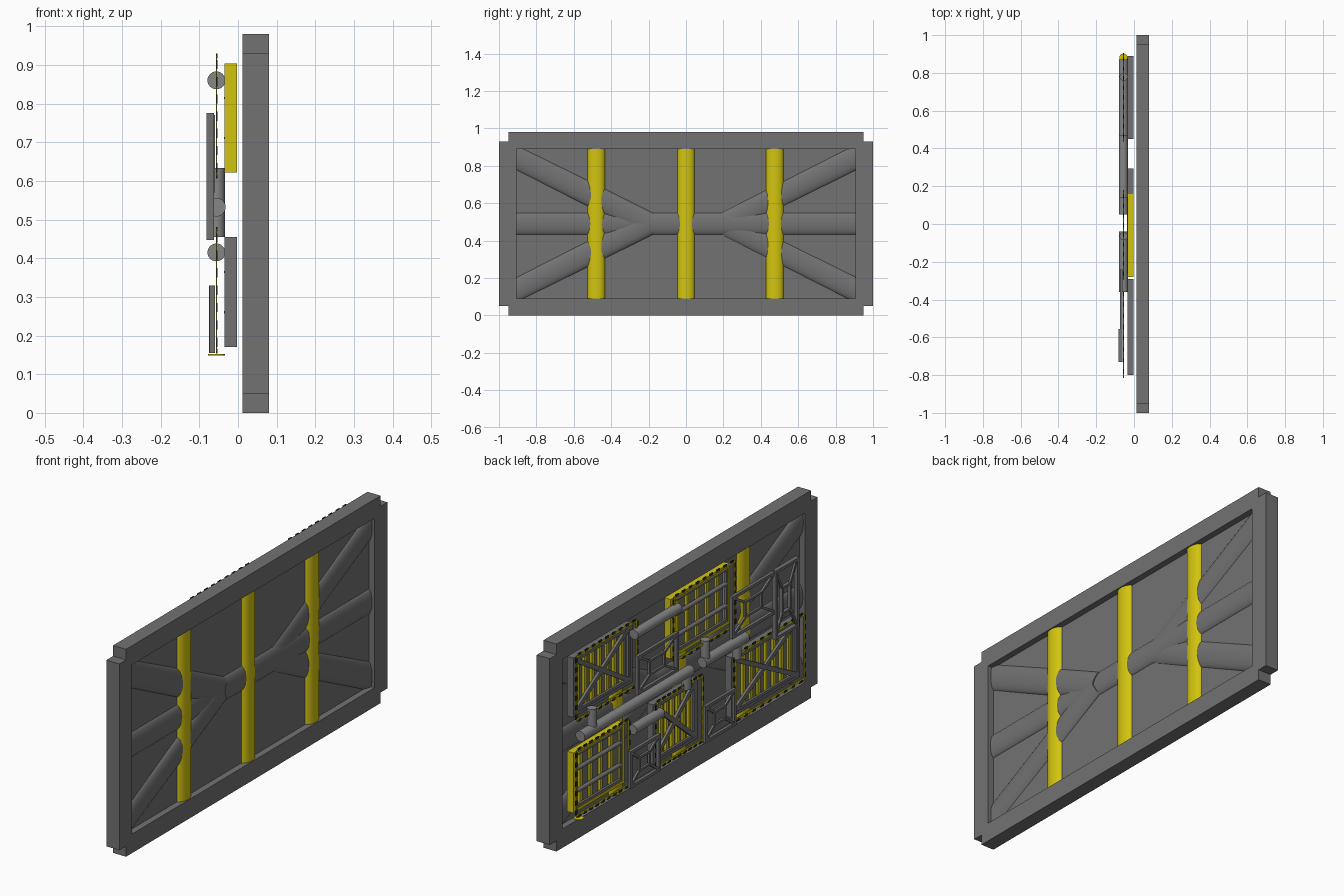
import bpy, bmesh
from math import atan2, hypot
from mathutils import Matrix, Vector

if "Cube" in bpy.data.objects:
    bpy.data.objects.remove(bpy.data.objects["Cube"])


def material(name, rgb):
    m = bpy.data.materials.new(name)
    m.diffuse_color = (*rgb, 1)
    m.use_nodes = True
    m.node_tree.nodes["Principled BSDF"].inputs["Base Color"].default_value = m.diffuse_color
    return m


yellow = material("yellow_paint", (0.65, 0.55, 0.005))
dark = material("dark_steel", (0.17, 0.17, 0.17))
pipe_grey = material("pipe_steel", (0.24, 0.24, 0.24))
black = material("black_paint", (0.03, 0.03, 0.02))


def boxes(name, items, mat=dark):
    """One object from axis-aligned boxes (x0, x1, y0, y1, z0, z1)."""
    bm = bmesh.new()
    for x0, x1, y0, y1, z0, z1 in items:
        m = Matrix.Translation(((x0 + x1) / 2, (y0 + y1) / 2, (z0 + z1) / 2))
        m = m @ Matrix.Diagonal((x1 - x0, y1 - y0, z1 - z0, 1))
        bmesh.ops.create_cube(bm, size=1, matrix=m)
    me = bpy.data.meshes.new(name)
    bm.to_mesh(me)
    bm.free()
    me.materials.append(mat)
    ob = bpy.data.objects.new(name, me)
    bpy.context.collection.objects.link(ob)
    return ob


def aim(p, q):
    """Matrix at the middle of p-q with local z along it; returns length too."""
    p, q = Vector(p), Vector(q)
    d = q - p
    m = Matrix.Translation((p + q) / 2) @ Matrix.Rotation(atan2(-d.y, d.z), 4, 'X')
    return m @ Matrix.Rotation(atan2(d.x, hypot(d.y, d.z)), 4, 'Y'), d.length


def pipe(name, p, q, r, flat=1.0, mat=dark):
    m, length = aim(p, q)
    bpy.ops.mesh.primitive_cylinder_add(vertices=32, radius=r, depth=length)
    ob = bpy.context.object
    ob.name = name
    ob.matrix_world = m @ Matrix.Diagonal((flat, 1, 1, 1))
    bpy.ops.object.shade_smooth_by_angle()
    ob.data.materials.append(mat)


def bar(name, p, q, thick, width):
    m, length = aim(p, q)
    ob = boxes(name, [(-thick / 2, thick / 2, -width / 2, width / 2, -length / 2, length / 2)])
    ob.matrix_world = m


def rect(y0, y1, z0, z1):
    return [(y0, z0), (y1, z0), (y1, z1), (y0, z1)]


def ring(name, outer, inner, x0, x1, mat=dark):
    """Outline with a hole in the YZ plane, extruded along x."""
    cu = bpy.data.curves.new(name, 'CURVE')
    cu.dimensions = '2D'
    cu.fill_mode = 'BOTH'
    cu.extrude = (x1 - x0) / 2
    for loop in (outer, inner):
        s = cu.splines.new('POLY')
        s.points.add(len(loop) - 1)
        for pt, (y, z) in zip(s.points, loop):
            pt.co = (y, z, 0, 1)
        s.use_cyclic_u = True
    ob = bpy.data.objects.new(name, cu)
    bpy.context.collection.objects.link(ob)
    ob.matrix_world = Matrix(((0, 0, 1, (x0 + x1) / 2), (1, 0, 0, 0), (0, 1, 0, 0), (0, 0, 0, 1)))
    bpy.ops.object.select_all(action='DESELECT')
    ob.select_set(True)
    bpy.context.view_layer.objects.active = ob
    bpy.ops.object.convert(target='MESH')
    me = bpy.context.object.data
    bm = bmesh.new()
    bm.from_mesh(me)
    bmesh.ops.remove_doubles(bm, verts=bm.verts, dist=1e-5)
    bmesh.ops.recalc_face_normals(bm, faces=bm.faces)
    for f in bm.faces:
        f.smooth = False
    for e in bm.edges:
        e.smooth = True
    bm.to_mesh(me)
    bm.free()
    me.materials.clear()
    me.materials.append(mat)


def frame(name, y0, y1, z0, z1, w, xa, xb, mat=dark):
    ring(name, rect(y0, y1, z0, z1), rect(y0 + w, y1 - w, z0 + w, z1 - w), xa, xb, mat)


# Main frame with notched corners, and the wall sheet inside it
notched = [(-.95, 0), (.95, 0), (.95, .05), (1, .05), (1, .93), (.95, .93),
           (.95, .98), (-.95, .98), (-.95, .93), (-1, .93), (-1, .05), (-.95, .05)]
ring("main_frame", notched, rect(-.905, .905, .09, .89), .012, .08)
boxes("wall_sheet", [(.04, .05, -.91, .91, .085, .895)])

# Embossed ribs: one level, four diagonal, and the yellow uprights
pipe("level_rib", (.045, -.93, .49), (.045, .93, .49), .06, .37)
for s in (1, -1):
    pipe("left_diagonal_rib", (.042, -.94, .49 + s * .37), (.05, -.2, .49), .062, .36)
    pipe("right_diagonal_rib", (.046, .94, .49 + s * .37), (.04, .2, .49), .062, .36)
for y in (-.48, 0, .475):
    pipe("yellow_upright", (.045, y, .088), (.045, y, .892), .047, .64, yellow)


# Vent panels: tray, slats, braces inside, thin hazard edging in front
def vent(y0, y1, z0, z1, slats, crossed, tray_mat=dark):
    frame("vent_tray", y0, y1, z0, z1, .014, -.035, -.002, tray_mat)
    boxes("vent_back", [(-.008, -.003, y0 + .01, y1 - .01, z0 + .01, z1 - .01)])
    step = (y1 - y0) / (slats + 1)
    boxes("vent_slats", [(-.022, -.01, y0 + i * step - .009, y0 + i * step + .009, z0 + .012, z1 - .012)
                         for i in range(1, slats + 1)], yellow)
    a, b, c, d = y0 + .012, y1 - .012, z0 + .012, z1 - .012
    frame("vent_inner_frame", a, b, c, d, .014, -.033, -.022)
    if crossed:
        bar("vent_brace", (-.028, a, c), (-.028, b, d), .012, .022)
        bar("vent_brace", (-.028, a, d), (-.028, b, c), .012, .022)
    else:
        for t in (.3, .7):
            z = c + (d - c) * t
            pipe("vent_rail", (-.026, a, z), (-.026, b, z), .01)
    a, b, c, d = y0 - .008, y1 + .008, z0 - .01, z1 + .02
    frame("vent_edging", a, b, c, d, .012, -.057, -.054, yellow)
    teeth = []
    n, k = 9, 7
    for i in range(n):
        y = a + (b - a) * (i + .5) / n
        teeth += [(-.0575, -.0535, y - .012, y + .012, z, z + .012) for z in (c - .006, d - .006)]
    for i in range(k):
        z = c + (d - c) * (i + .5) / k
        teeth += [(-.0575, -.0535, y, y + .012, z - .012, z + .012) for y in (a - .006, b - .006)]
    boxes("vent_edging_marks", teeth, black)


vent(.45, .89, .622, .903, 7, True)
vent(.51, .89, .17, .455, 4, False, yellow)
vent(-.28, .165, .622, .903, 5, False, yellow)
vent(-.04, .295, .17, .455, 7, True)
vent(-.8, -.29, .17, .455, 8, True)


# Braced hatches: outer frame, small inner frame, corner struts
def hatch(y0, y1, z0, z1, xa, xb):
    frame("hatch_frame", y0, y1, z0, z1, .014, xa, xb)
    cy, cz, hy, hz = (y0 + y1) / 2, (z0 + z1) / 2, (y1 - y0) * .2, (z1 - z0) * .2
    frame("hatch_inner_frame", cy - hy, cy + hy, cz - hz, cz + hz, .01, xa + .004, xb)
    xm = (xa + xb) / 2
    for sy in (-1, 1):
        for sz in (-1, 1):
            bar("hatch_strut", (xm, cy + sy * (hy - .004), cz + sz * (hz - .004)),
                (xm, cy + sy * ((y1 - y0) / 2 - .01), cz + sz * ((z1 - z0) / 2 - .01)), .01, .011)


hatch(.16, .465, .575, .76, -.075, -.06)
hatch(.295, .52, .155, .33, -.075, -.06)
hatch(-.27, -.04, .155, .33, -.074, -.06)
hatch(-.57, -.24, .57, .77, -.075, -.06)
hatch(-.73, -.555, .447, .775, -.082, -.062)

# Service pipes with upright stubs
X = -.056
pipe("long_pipe", (X, .05, .532), (X, .87, .532), .024, 1, pipe_grey)
pipe("short_pipe", (X, -.36, .532), (X, -.04, .532), .024, 1, pipe_grey)
pipe("upper_pipe", (X, .14, .86), (X, .47, .86), .023, 1, pipe_grey)
pipe("lower_pipe", (X, .27, .415), (X, .48, .415), .023, 1, pipe_grey)
for y, z in ((.78, .633), (-.065, .633), (.075, .455), (-.3, .455)):
    pipe("pipe_stub", (X + .001, y, .53), (X + .001, y, z), .021, 1, pipe_grey)

# Small flat foot disc
pipe("foot_disc", (X, .88, .148), (X, .88, .152), .022, 1, yellow)
